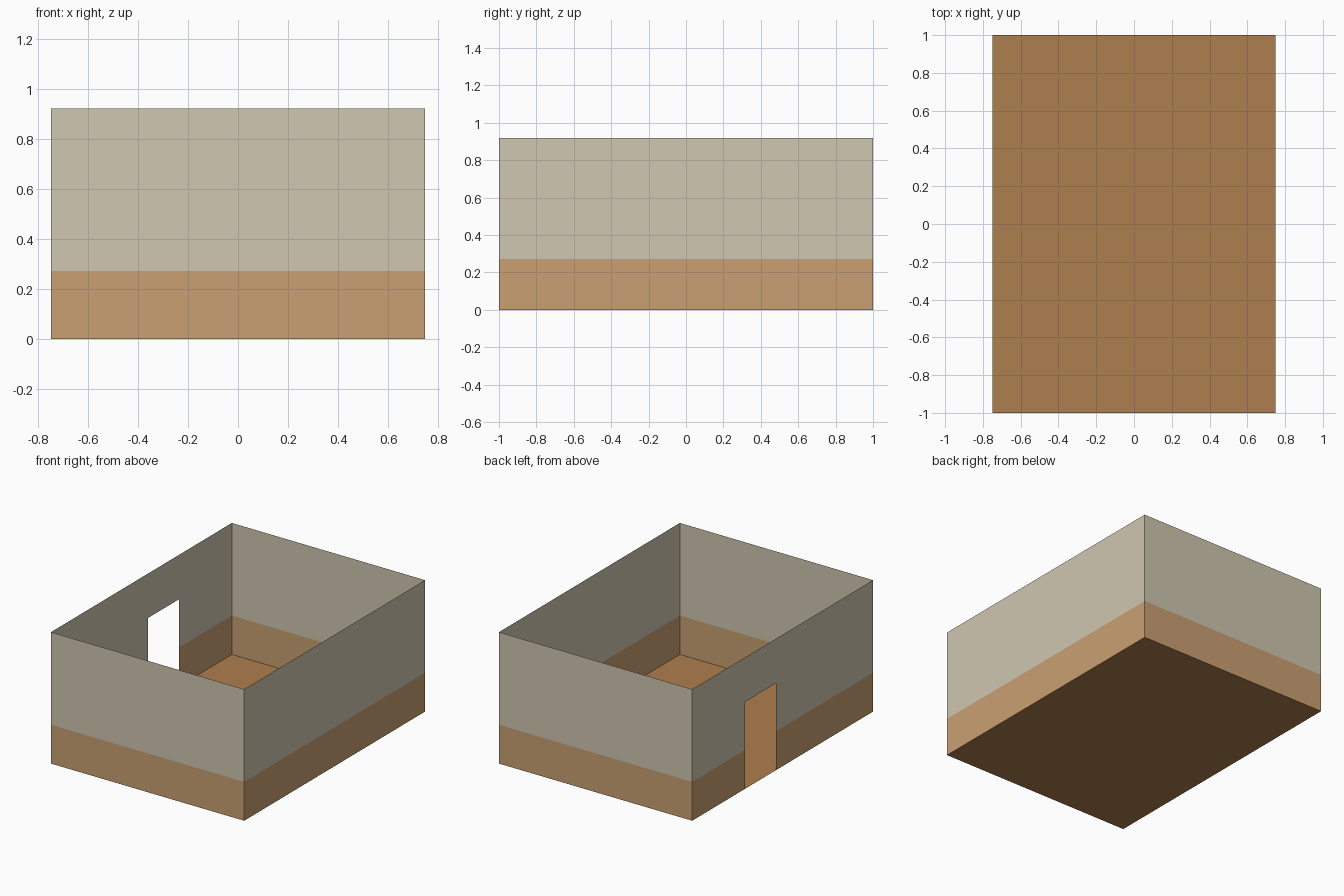
import bpy, bmesh
from mathutils import Matrix, Vector

if "Cube" in bpy.data.objects:
    bpy.data.objects.remove(bpy.data.objects["Cube"])

W, L, H = 1.496, 2.0, 0.92        # room width, length, wall height
BAND = 0.272                      # height of the lower wall band
DOOR_Y, DOOR_H = (0.075, 0.418), 0.609


def srgb(r, g, b):
    def lin(c):
        c /= 255
        return c / 12.92 if c <= 0.04045 else ((c + 0.055) / 1.055) ** 2.4
    return (lin(r), lin(g), lin(b), 1)


def material(name, *rgb):
    m = bpy.data.materials.new(name)
    m.diffuse_color = srgb(*rgb)
    m.use_nodes = True
    m.node_tree.nodes["Principled BSDF"].inputs["Base Color"].default_value = m.diffuse_color
    return m


def finish(name, bm, mats):
    me = bpy.data.meshes.new(name)
    bm.to_mesh(me)
    bm.free()
    for m in mats:
        me.materials.append(m)
    ob = bpy.data.objects.new(name, me)
    bpy.context.collection.objects.link(ob)
    return ob


def cut(bm, faces, co, no):
    edges = {e for f in faces for e in f.edges}
    verts = {v for f in faces for v in f.verts}
    bmesh.ops.bisect_plane(bm, geom=list(faces) + list(edges) + list(verts),
                           plane_co=co, plane_no=no)


cream = material("cream_plaster", 208, 199, 177)
tan = material("tan_wainscot", 201, 160, 114)
wood = material("brown_floor", 174, 126, 77)

# Walls: thin open box, banded by height, with a doorway in the left side
bm = bmesh.new()
bmesh.ops.create_cube(bm, size=1, matrix=Matrix.Translation((0, 0, H / 2))
                      @ Matrix.Diagonal((W, L, H, 1)))
bmesh.ops.delete(bm, geom=[f for f in bm.faces if abs(f.normal.z) > 0.5],
                 context='FACES_ONLY')
cut(bm, bm.faces[:], (0, 0, BAND), (0, 0, 1))


def left_faces():
    return [f for f in bm.faces if f.calc_center_median().x < -W / 2 + 0.001]


for y in DOOR_Y:
    cut(bm, left_faces(), (0, y, 0), (0, 1, 0))
cut(bm, left_faces(), (0, 0, DOOR_H), (0, 0, 1))
doorway = [f for f in left_faces()
           if DOOR_Y[0] < f.calc_center_median().y < DOOR_Y[1]
           and f.calc_center_median().z < DOOR_H]
bmesh.ops.delete(bm, geom=doorway, context='FACES')
for f in bm.faces:
    f.material_index = 1 if f.calc_center_median().z < BAND else 0
finish("walls", bm, [cream, tan])

# Floor
bm = bmesh.new()
bmesh.ops.create_grid(bm, x_segments=1, y_segments=1, size=0.5,
                      matrix=Matrix.Diagonal((W, L, 1, 1)))
finish("floor", bm, [wood])
